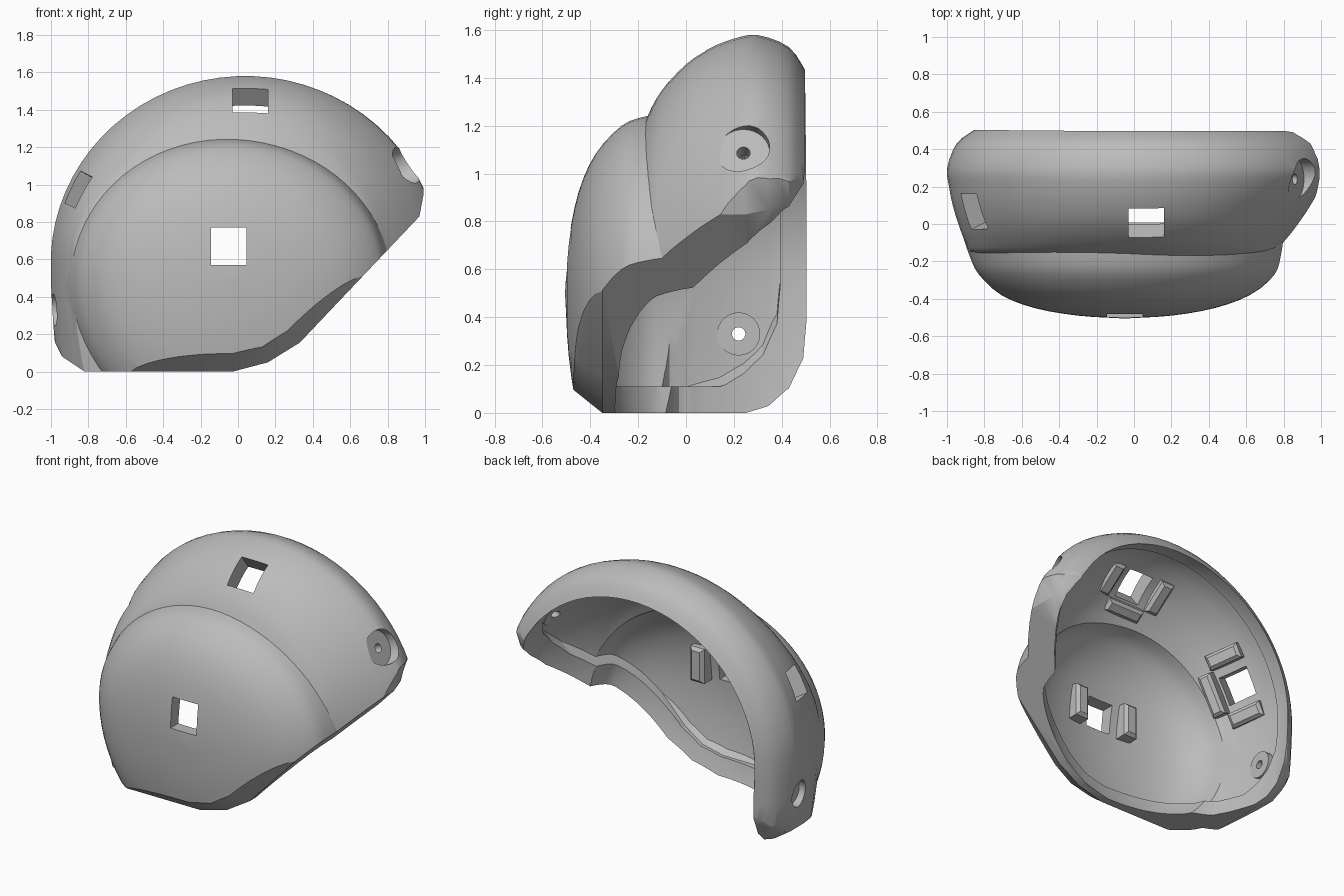
import bpy, bmesh, math
from mathutils import Vector, Matrix

cube = bpy.data.objects.get("Cube")
if cube:
    bpy.data.objects.remove(cube)

grey = bpy.data.materials.new("matte grey")
grey.use_nodes = True
COLOUR = (0.5, 0.5, 0.5, 1)
grey.diffuse_color = COLOUR
grey.node_tree.nodes["Principled BSDF"].inputs["Base Color"].default_value = COLOUR


def make(name, bm):
    bmesh.ops.recalc_face_normals(bm, faces=bm.faces)
    mesh = bpy.data.meshes.new(name)
    bm.to_mesh(mesh)
    bm.free()
    mesh.materials.append(grey)
    ob = bpy.data.objects.new(name, mesh)
    bpy.context.collection.objects.link(ob)
    return ob


def loft(name, rings):
    """Skin a list of closed rings and cap both ends."""
    bm = bmesh.new()
    rows = [[bm.verts.new(p) for p in ring] for ring in rings]
    n = len(rows[0])
    for a, b in zip(rows, rows[1:]):
        for i in range(n):
            j = (i + 1) % n
            bm.faces.new((a[i], a[j], b[j], b[i]))
    bm.faces.new(rows[0])
    bm.faces.new(rows[-1])
    bmesh.ops.triangulate(bm, faces=bm.faces)
    return make(name, bm)


def refine(rows, steps=3):
    """Catmull-Rom refinement of profile rows."""
    rows = [Vector(r) for r in rows]
    ext = [rows[0] * 2 - rows[1]] + rows + [rows[-1] * 2 - rows[-2]]
    out = []
    for a, b, c, d in zip(ext, ext[1:], ext[2:], ext[3:]):
        for k in range(steps):
            t = k / steps
            out.append((2 * b + (c - a) * t + (2 * a - 5 * b + 4 * c - d) * t * t
                        + (3 * b - a - 3 * c + d) * t ** 3) / 2)
    return out + [rows[-1]]


def dome(name, rows, centre, stretch, sides=72):
    """Dome from rows of y, left edge, right edge, top edge; deeper below its centre."""
    cx, cz = centre
    rings = []
    for y, left, right, top in rows:
        ring = []
        for i in range(sides):
            a = math.tau * (i + 0.5) / sides
            c, s = math.cos(a), math.sin(a)
            w = right - cx if c > 0 else cx - left
            h = top - cz if s > 0 else stretch * (right - left) / 2
            ring.append((cx + w * c, y, cz + h * s))
        rings.append(ring)
    return loft(name, rings)


def inset(rows, centre, t):
    """Move a profile inward by a wall thickness and run it out of the open back."""
    cx, cz = centre
    moved = [r + Vector((t * .85, t, -t, -t)) for r in refine(rows)]
    kept = [r for r in moved if min(cx - r[1], r[2] - cx, r[3] - cz) > .03]
    return kept + [kept[-1] + Vector((.24, .03, -.03, -.03))]


def boolean(target, tool, mode):
    mod = target.modifiers.new(mode, 'BOOLEAN')
    mod.operation, mod.solver, mod.object = mode, 'EXACT', tool
    bpy.context.view_layer.objects.active = target
    bpy.ops.object.modifier_apply(modifier=mod.name)
    bpy.data.objects.remove(tool)


def frame(loc, axis, side):
    """Matrix with z along the outward axis and x along the side direction."""
    z = Vector(axis).normalized()
    x = Vector(side)
    x = (x - z * x.dot(z)).normalized()
    m = Matrix((x, z.cross(x), z)).transposed().to_4x4()
    m.translation = Vector(loc)
    return m


def block(name, m, centre, size, bevel=0.0):
    bm = bmesh.new()
    bmesh.ops.create_cube(bm, size=1, matrix=Matrix.Diagonal((*size, 1)))
    if bevel:
        edges = [e for e in bm.edges if all(v.co.z < 0 for v in e.verts)]
        bmesh.ops.bevel(bm, geom=edges, offset=bevel, segments=1, affect='EDGES')
    bmesh.ops.transform(bm, matrix=m @ Matrix.Translation(centre), verts=bm.verts)
    return make(name, bm)


def disc(name, m, radius, low, high):
    bm = bmesh.new()
    bmesh.ops.create_cone(bm, cap_ends=True, segments=32, radius1=radius, radius2=radius,
                          depth=high - low,
                          matrix=m @ Matrix.Translation((0, 0, (low + high) / 2)))
    return make(name, bm)


# Trim outline: x, z and the direction it moves as the edge turns up
OUTLINE = [(-1, 2, 0, 0), (-1, .2, 0, 1), (-.94, .08, .3, 1), (-.82, 0, .3, 1),
           (-.03, 0, 0, 1), (.16, .05, -.35, .85), (.33, .155, -.7, .7),
           (.97, .83, -.7, .7), (1, .99, -.3, .8), (1, 2, 0, 0)]
LAYERS = [(-.6, .2), (-.45, .08), (-.35, 0), (.25, 0), (.35, .03), (.43, .08),
          (.49, .18), (.503, .3)]


def trim(margin):
    return loft("trim", [[(x + dx * (o + margin), y if y < 0 else y - margin,
                           z + dz * (o + margin)) for x, z, dx, dz in OUTLINE]
                         for y, o in LAYERS])


# Outer skin: broad arched dome with a second dome on the front
UPPER, FRONT = (.04, .58), (-.05, .5)
upper_rows = [(-.36, .02, .06, .6), (-.3, -.5, .45, .9), (-.17, -.84, .72, 1.22),
              (-.1, -.9, .8, 1.35), (0, -.94, .89, 1.46), (.1, -.97, .97, 1.525),
              (.2, -.99, 1.04, 1.565), (.3, -1, 1.08, 1.58)]
back_chamfer = [(.43, -.95, 1.03, 1.53), (.5, -.86, .93, 1.43), (.53, -.82, .88, 1.38)]
front_rows = [(-.505, -.06, -.04, .51), (-.49, -.3, .2, .72), (-.45, -.53, .43, .92),
              (-.38, -.71, .62, 1.08), (-.27, -.83, .76, 1.2), (-.17, -.88, .8, 1.24),
              (-.05, -.92, .82, 1.26), (.1, -.96, .84, 1.28), (.25, -.985, .84, 1.28)]
shell = dome("guard_shell", refine(upper_rows + back_chamfer), UPPER, 2)
boolean(shell, dome("front_dome", refine(front_rows + [(.4, -.9, .8, 1.2)]), FRONT, 1.06),
        'UNION')
boolean(shell, trim(0), 'INTERSECT')


def cavity(t):
    ob = dome("cavity", inset(upper_rows, UPPER, t), UPPER, 2)
    boolean(ob, dome("front_cavity", inset(front_rows, FRONT, t), FRONT, 1.06), 'UNION')
    return ob


# Hollow inside: a narrow mouth first, then a wider cavity that leaves a lip at the rim
boolean(shell, cavity(.135), 'DIFFERENCE')
wide = cavity(.088)
boolean(wide, trim(.11), 'INTERSECT')
boolean(shell, wide, 'DIFFERENCE')

# Square windows, each with clip blocks on the inside
WINDOWS = [("front", (-.05, -.5, .67), (0, -1, 0), (1, 0, 0), False),
           ("top", (.065, -.01, 1.47), (0, -.6, .8), (1, 0, 0), True),
           ("side", (-.85, .07, .97), (-.8, -.4, .45), (.45, 0, .9), True)]
for label, loc, axis, side, full in WINDOWS:
    m = frame(loc, axis, side)
    boolean(shell, block("window", m, (0, 0, 0), (.19, .2, .6)), 'DIFFERENCE')
    for s in (-1, 1):
        block(f"{label}_clip", m, (s * .2, 0, -.13), (.1, .23, .11), .02)
    if full:
        toward_front = 1 if m[1][1] < 0 else -1
        block(f"{label}_ledge", m, (0, toward_front * .16, -.15), (.28, .09, .11), .02)

# Round screw seats
SEATS = [("left", (.91, .24, 1.11), (.9, 0, .44), .11),
         ("right", (-.98, .22, .33), (-1, 0, 0), .085)]
for label, loc, axis, radius in SEATS:
    m = frame(loc, axis, (0, 1, 0))
    boolean(shell, disc("boss", m, .09, -.125, -.06), 'UNION')
    boolean(shell, disc("recess", m, radius, -.055, .3), 'DIFFERENCE')
    boolean(shell, disc("screw_hole", m, .028, -.3, .3), 'DIFFERENCE')

# Smooth skin, sharp edges
bpy.ops.object.select_all(action='DESELECT')
shell.select_set(True)
bpy.context.view_layer.objects.active = shell
bpy.ops.object.shade_smooth_by_angle(angle=math.radians(28))
